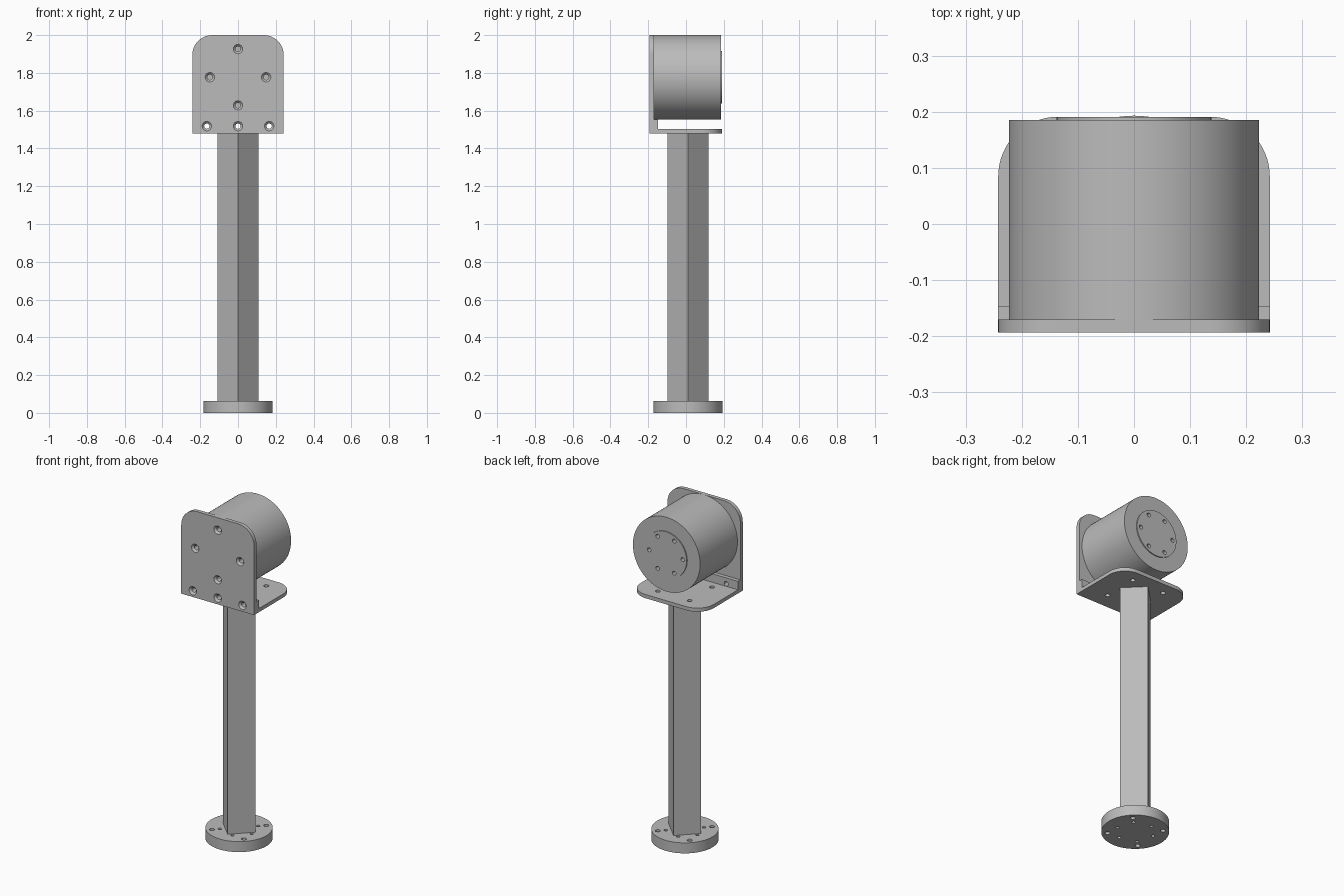
import bpy, bmesh, math
from mathutils import Matrix, Vector

if "Cube" in bpy.data.objects:
    bpy.data.objects.remove(bpy.data.objects["Cube"], do_unlink=True)

grey = bpy.data.materials.new("machined_grey")
grey.use_nodes = True
COLOUR = (0.5, 0.5, 0.5, 1)
grey.diffuse_color = COLOUR
bsdf = next(n for n in grey.node_tree.nodes if n.type == 'BSDF_PRINCIPLED')
bsdf.inputs["Base Color"].default_value = COLOUR

Z, Y = Vector((0, 0, 1)), Vector((0, 1, 0))
POST_Y = 0.01       # axis of the post and foot
AXIS_Z = 1.777      # axis of the drum


def make_object(name, bm):
    bmesh.ops.recalc_face_normals(bm, faces=bm.faces)
    mesh = bpy.data.meshes.new(name)
    bm.to_mesh(mesh)
    bm.free()
    mesh.materials.append(grey)
    ob = bpy.data.objects.new(name, mesh)
    bpy.context.collection.objects.link(ob)
    return ob


def add_cone(bm, start, axis, length, r1, r2=None, sides=24, turn=0):
    """Cylinder or cone that begins at start and runs along axis."""
    matrix = (Matrix.Translation(Vector(start) + axis * length / 2)
              @ Z.rotation_difference(axis).to_matrix().to_4x4()
              @ Matrix.Rotation(turn, 4, 'Z'))
    bmesh.ops.create_cone(bm, cap_ends=True, segments=sides, radius1=r1,
                          radius2=r1 if r2 is None else r2, depth=length, matrix=matrix)


def cylinder(name, start, axis, length, radius, sides=96, turn=0):
    bm = bmesh.new()
    add_cone(bm, start, axis, length, radius, sides=sides, turn=turn)
    return make_object(name, bm)


def tongue_plate(name, half_width, low, high, radius, place, thickness):
    """Plate with two square corners and two rounded ones, placed by a function."""
    points = [(-half_width, low), (half_width, low)]
    for cx, start in ((half_width - radius, 0), (radius - half_width, math.pi / 2)):
        for i in range(17):
            a = start + i * math.pi / 32
            points.append((cx + radius * math.cos(a), high - radius + radius * math.sin(a)))
    bm = bmesh.new()
    face = bm.faces.new([bm.verts.new(place(u, v)) for u, v in points])
    face.normal_update()
    axis = Y if abs(face.normal.y) > 0.5 else Z
    new = bmesh.ops.extrude_face_region(bm, geom=[face])["geom"]
    bmesh.ops.translate(bm, vec=axis * thickness,
                        verts=[g for g in new if isinstance(g, bmesh.types.BMVert)])
    return make_object(name, bm)


def drill(ob, holes):
    """Cut (start, axis, length, r1, r2) holes out of an object."""
    for group in holes:
        bm = bmesh.new()
        for start, axis, length, r1, r2 in group:
            add_cone(bm, start, axis, length, r1, r2)
        cutter = make_object("cutter", bm)
        cutter.hide_render = True
        mod = ob.modifiers.new("holes", 'BOOLEAN')
        mod.operation, mod.solver, mod.object = 'DIFFERENCE', 'EXACT', cutter
        graph = bpy.context.evaluated_depsgraph_get()
        mesh = bpy.data.meshes.new_from_object(ob.evaluated_get(graph))
        ob.modifiers.clear()
        ob.data = mesh
        bpy.data.objects.remove(cutter, do_unlink=True)


def ring(count, radius, first):
    return [(radius * math.cos(first + i * math.tau / count),
             radius * math.sin(first + i * math.tau / count)) for i in range(count)]


# Round foot with four mounting holes and six smaller screw holes
foot = cylinder("foot_flange", (0, POST_Y, 0), Z, 0.063, 0.183)
corner_holes = ring(4, 0.15, math.pi / 4)
drill(foot, [[((x, y + POST_Y, -0.05), Z, 0.2, 0.014, None) for x, y in corner_holes]
             + [((x, y + POST_Y, -0.05), Z, 0.2, 0.01, None)
                for x, y in ring(6, 0.106, math.pi / 4)]])

# Square post, turned corner-forward
post = cylinder("post", (0, POST_Y, 0.063), Z, 1.417, 0.108, sides=4)

# Horizontal shelf of the bracket
shelf = tongue_plate("bracket_shelf", 0.242, -0.17, 0.191, 0.106,
                     lambda u, v: (u, v, 1.48), 0.022)
drill(shelf, [[((x, y + POST_Y, 1.4), Z, 0.2, 0.014, None) for x, y in corner_holes]])

# Upright strip of the bracket
bm = bmesh.new()
bmesh.ops.create_cube(bm, size=1, matrix=Matrix.Translation((0, -0.1585, 1.5275))
                      @ Matrix.Diagonal((0.484, 0.023, 0.051, 1)))
strip = make_object("bracket_strip", bm)
strip_holes = [(x, 1.518) for x in (-0.165, 0, 0.165)]
drill(strip, [[((x, -0.3, z), Y, 0.3, 0.014, None) for x, z in strip_holes]])

# Face plate with countersunk screw holes
plate = tongue_plate("face_plate", 0.242, 1.48, 2.0, 0.106,
                     lambda u, v: (u, -0.193, v), 0.023)
drum_holes = [(x, z + AXIS_Z) for x, z in ring(4, 0.149, 0)]
plate_holes = drum_holes + strip_holes
drill(plate, [[((x, -0.3, z), Y, 0.3, 0.014, None) for x, z in plate_holes],
              [((x, -0.195, z), Y, 0.014, 0.027, 0.013) for x, z in plate_holes]])

# Motor drum with blind holes behind the face plate
drum = cylinder("drum", (0, -0.17, AXIS_Z), Y, 0.355, 0.223, sides=128)
end_holes = [((x, 0.14, z + AXIS_Z), Y, 0.1, 0.012, None) for x, z in ring(6, 0.111, 0)]
drill(drum, [[((x, -0.2, z), Y, 0.09, 0.014, None) for x, z in drum_holes] + end_holes])

# Raised output disc on the back of the drum
disc = cylinder("output_disc", (0, 0.185, AXIS_Z), Y, 0.006, 0.138)
drill(disc, [end_holes])

# Smooth round walls, crisp edges
bpy.ops.object.select_all(action='DESELECT')
for ob in (foot, post, shelf, strip, plate, drum, disc):
    ob.select_set(True)
bpy.context.view_layer.objects.active = drum
bpy.ops.object.shade_smooth_by_angle(angle=math.radians(30))
